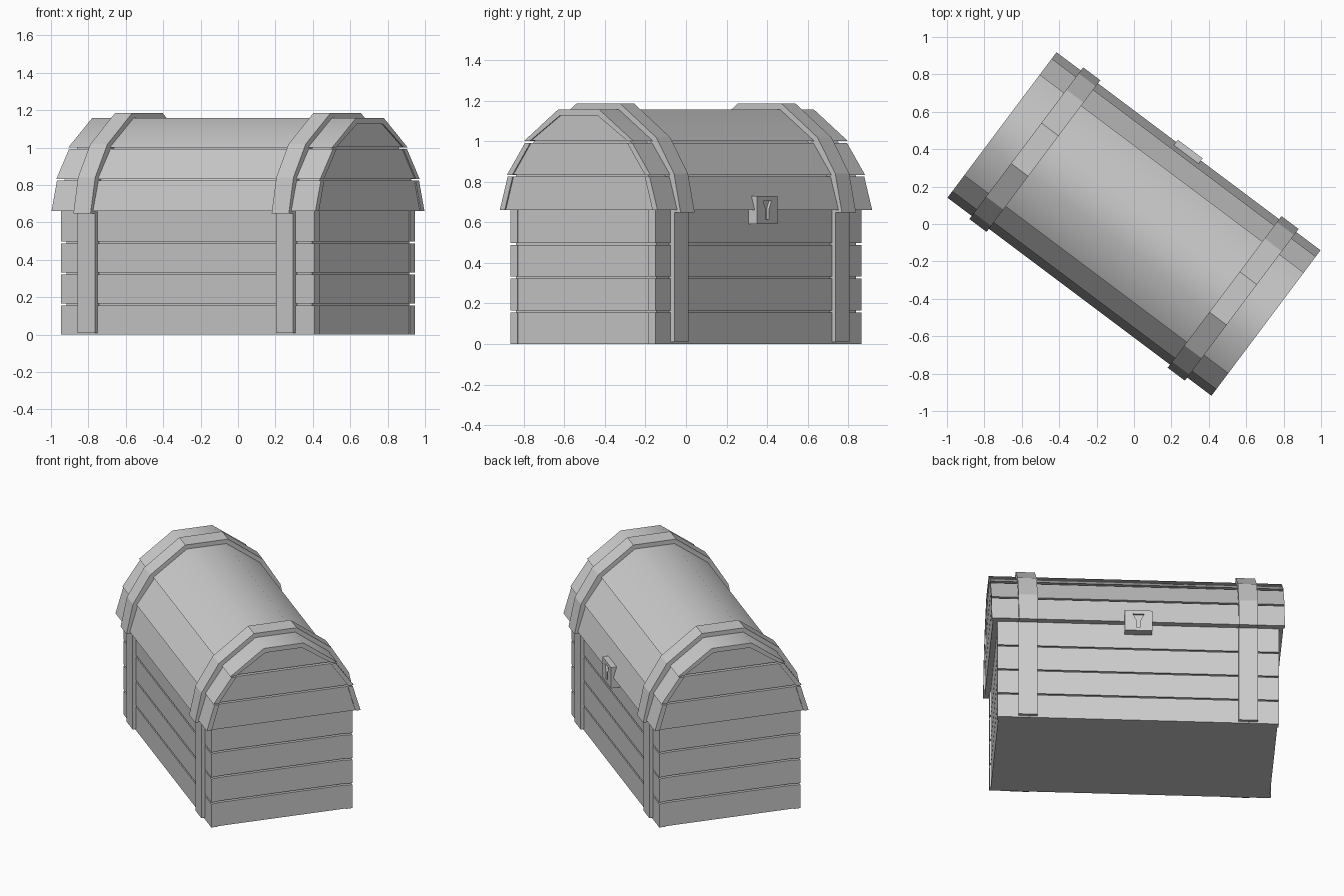
import bpy, bmesh, math
from mathutils import Matrix

if "Cube" in bpy.data.objects:
    bpy.data.objects.remove(bpy.data.objects["Cube"])

# The chest is laid out along local x, lock on +y, then turned about z
TURN = Matrix.Rotation(-math.atan2(3, 4), 4, 'Z')


def prism(name, profile, x0, x1):
    """Extrude a (y, z) outline from x0 to x1."""
    bm = bmesh.new()
    a = [bm.verts.new((x0, y, z)) for y, z in profile]
    b = [bm.verts.new((x1, y, z)) for y, z in profile]
    bm.faces.new(a)
    bm.faces.new(b[::-1])
    n = len(a)
    for i in range(n):
        j = (i + 1) % n
        bm.faces.new((a[i], b[i], b[j], a[j]))
    bmesh.ops.recalc_face_normals(bm, faces=bm.faces)
    me = bpy.data.meshes.new(name)
    bm.to_mesh(me)
    bm.free()
    ob = bpy.data.objects.new(name, me)
    bpy.context.collection.objects.link(ob)
    ob.matrix_world = TURN
    return ob


def box(name, x0, x1, y0, y1, z0, z1):
    return prism(name, [(y0, z0), (y1, z0), (y1, z1), (y0, z1)], x0, x1)


def flip(profile):
    return [(-y, z) for y, z in profile]


def symmetric(half):
    """Close a right-hand outline with its mirror image."""
    return half + flip(half)[::-1]


# Body: solid core, long side planks, end planks set between them
L, W, T = 0.847, 0.446, 0.042
box("body_core", -L + 0.027, L - 0.027, -W + 0.012, W - 0.012, 0, 0.66)
for i in range(4):
    z0 = i * 0.166
    z1 = z0 + (0.156 if i < 3 else 0.165)
    for s in (-1, 1):
        y = sorted((s * W, s * (W - T)))
        box("side_plank", -L, L, *y, z0, z1)
        x = sorted((s * (L - 0.007), s * (L - T)))
        box("end_plank", *x, -W + T, W - T, z0, z1)

# Lid: overlapping side boards, a bent top board, and end panels behind them
E = 0.882
boards = [[(0.486, 0.66), (0.437, 0.825), (0.407, 0.825), (0.455, 0.66)],
          [(0.443, 0.832), (0.33, 0.992), (0.298, 0.992), (0.41, 0.832)]]
for p in boards:
    prism("lid_board", p, -E, E)
    prism("lid_board", flip(p), -E, E)
top = prism("lid_top_board",
            [(0.337, 1.0), (0.125, 1.157), (-0.125, 1.157), (-0.337, 1.0),
             (-0.302, 1.0), (-0.115, 1.127), (0.115, 1.127), (0.302, 1.0)], -E, E)
bpy.context.view_layer.objects.active = top
top.select_set(True)
bpy.ops.object.shade_smooth_by_angle(angle=math.radians(42))
panels = [[(0.46, 0.66), (0.412, 0.825)],
          [(0.415, 0.835), (0.303, 0.992)],
          [(0.307, 1.003), (0.118, 1.135)]]
for p in panels:
    prism("lid_end_panel", symmetric(p), -E + 0.008, E - 0.008)
prism("lid_core", symmetric([(0.45, 0.67), (0.41, 0.825), (0.30, 0.995), (0.11, 1.13)]),
      -E + 0.03, E - 0.03)

# Straps: upright bands on the body and an arched band over the lid
arch_out = [(0.507, 0.648), (0.466, 0.84), (0.357, 1.018), (0.135, 1.185)]
arch_in = [(0.462, 0.648), (0.42, 0.82), (0.31, 0.985), (0.11, 1.14)]
arch = arch_out + flip(arch_out)[::-1] + flip(arch_in) + arch_in[::-1]
for s in (-1, 1):
    x = sorted((s * 0.605, s * 0.72))
    prism("lid_strap", arch, *x)
    for t in (-1, 1):
        y = sorted((t * 0.468, t * 0.43))
        box("body_strap", *x, *y, 0.01, 0.66)

# Lock plate with a keyhole cut into its face
lock = box("lock_plate", -0.083, 0.083, 0.44, 0.501, 0.592, 0.73)
hole = [(-0.034, 0.706), (0.034, 0.706), (0.012, 0.662), (0.012, 0.614),
        (-0.012, 0.614), (-0.012, 0.662)]
cutter = prism("keyhole_cutter", hole, 0, 0.05)
# Stand the outline up so that it is extruded along y
cutter.data.transform(Matrix(((0, 1, 0, 0), (1, 0, 0, 0.486), (0, 0, 1, 0), (0, 0, 0, 1))))
cutter.data.flip_normals()
cutter.hide_render = True
cutter.hide_viewport = True
cut = lock.modifiers.new("keyhole", 'BOOLEAN')
cut.operation = 'DIFFERENCE'
cut.solver = 'EXACT'
cut.object = cutter
